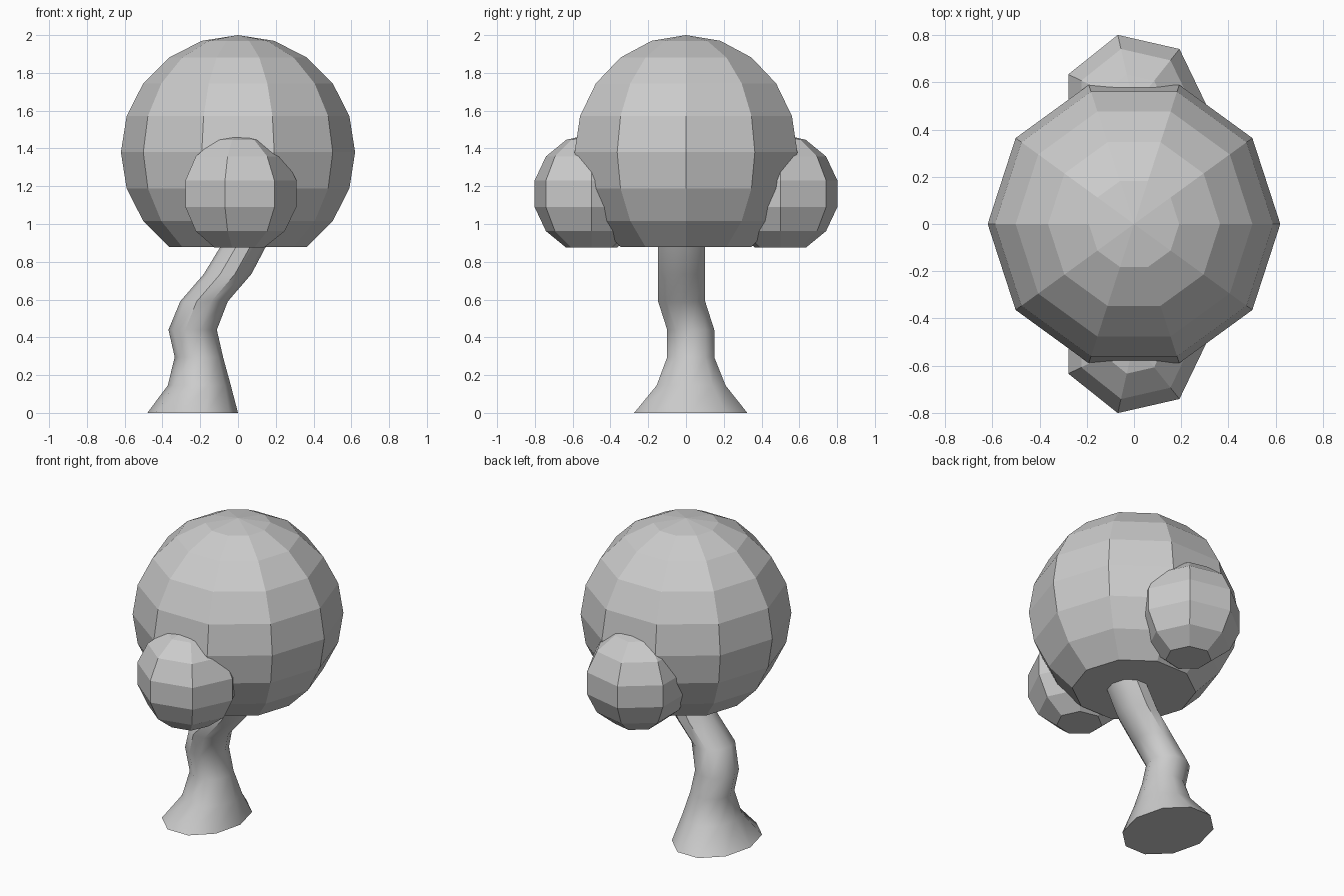
import bpy, bmesh
from math import cos, sin, pi, radians
from mathutils import Matrix

if "Cube" in bpy.data.objects:
    bpy.data.objects.remove(bpy.data.objects["Cube"])


def finish(bm, name):
    bmesh.ops.recalc_face_normals(bm, faces=bm.faces)
    mesh = bpy.data.meshes.new(name)
    bm.to_mesh(mesh)
    bm.free()
    obj = bpy.data.objects.new(name, mesh)
    bpy.context.collection.objects.link(obj)
    return obj


def foliage(name, center, radius, sides, rings, cut):
    """Faceted ball with its underside cut flat, cut = number of bands removed."""
    bm = bmesh.new()
    bmesh.ops.create_uvsphere(bm, u_segments=sides, v_segments=rings, radius=radius,
                              matrix=Matrix.Rotation(-pi / 2, 4, 'Z'))
    floor = -radius * cos(cut * pi / rings)
    low = [v for v in bm.verts if v.co.z < floor - 0.001]
    bmesh.ops.delete(bm, geom=low, context='VERTS')
    # make sure a corner points along +x
    widest = max(bm.verts, key=lambda v: v.co.x)
    if abs(widest.co.y) > 0.001:
        bmesh.ops.rotate(bm, verts=bm.verts, matrix=Matrix.Rotation(pi / sides, 3, 'Z'))
    if sides % 2 and max(v.co.x for v in bm.verts) < -min(v.co.x for v in bm.verts):
        bmesh.ops.rotate(bm, verts=bm.verts, matrix=Matrix.Rotation(pi, 3, 'Z'))
    bmesh.ops.holes_fill(bm, edges=[e for e in bm.edges if e.is_boundary], sides=0)
    obj = finish(bm, name)
    obj.location = center
    return obj


def trunk(name, rings, sides=10):
    """Loft of elliptical rings: (x, y, z, radius x, radius y)."""
    bm = bmesh.new()
    loops = []
    for x, y, z, rx, ry in rings:
        loops.append([bm.verts.new((x + rx * cos(2 * pi * i / sides),
                                    y + ry * sin(2 * pi * i / sides), z))
                      for i in range(sides)])
    for a, b in zip(loops, loops[1:]):
        for i in range(sides):
            j = (i + 1) % sides
            bm.faces.new((a[i], a[j], b[j], b[i]))
    bm.faces.new(loops[0][::-1])
    bm.faces.new(loops[-1])
    obj = finish(bm, name)
    bpy.context.view_layer.objects.active = obj
    obj.select_set(True)
    bpy.ops.object.shade_smooth_by_angle(angle=radians(40))
    obj.select_set(False)
    return obj


# Main crown
foliage("crown", (0, 0, 1.38), 0.62, 10, 10, 2)

# Small side clumps, front and back
for label, side in (("front", -1), ("back", 1)):
    foliage(label + "_leaf_clump", (0, side * 0.5, 1.16), 0.317, 7, 7, 1)

# Bent trunk with a flared foot, ending inside the crown
trunk("trunk", [
    (-0.24, 0.025, 0.0, 0.24, 0.315),
    (-0.205, 0.027, 0.145, 0.167, 0.192),
    (-0.207, 0.025, 0.295, 0.128, 0.131),
    (-0.24, 0.025, 0.44, 0.128, 0.131),
    (-0.18, -0.023, 0.59, 0.126, 0.131),
    (-0.055, -0.023, 0.735, 0.126, 0.131),
    (0.03, -0.023, 0.885, 0.12, 0.131),
])
